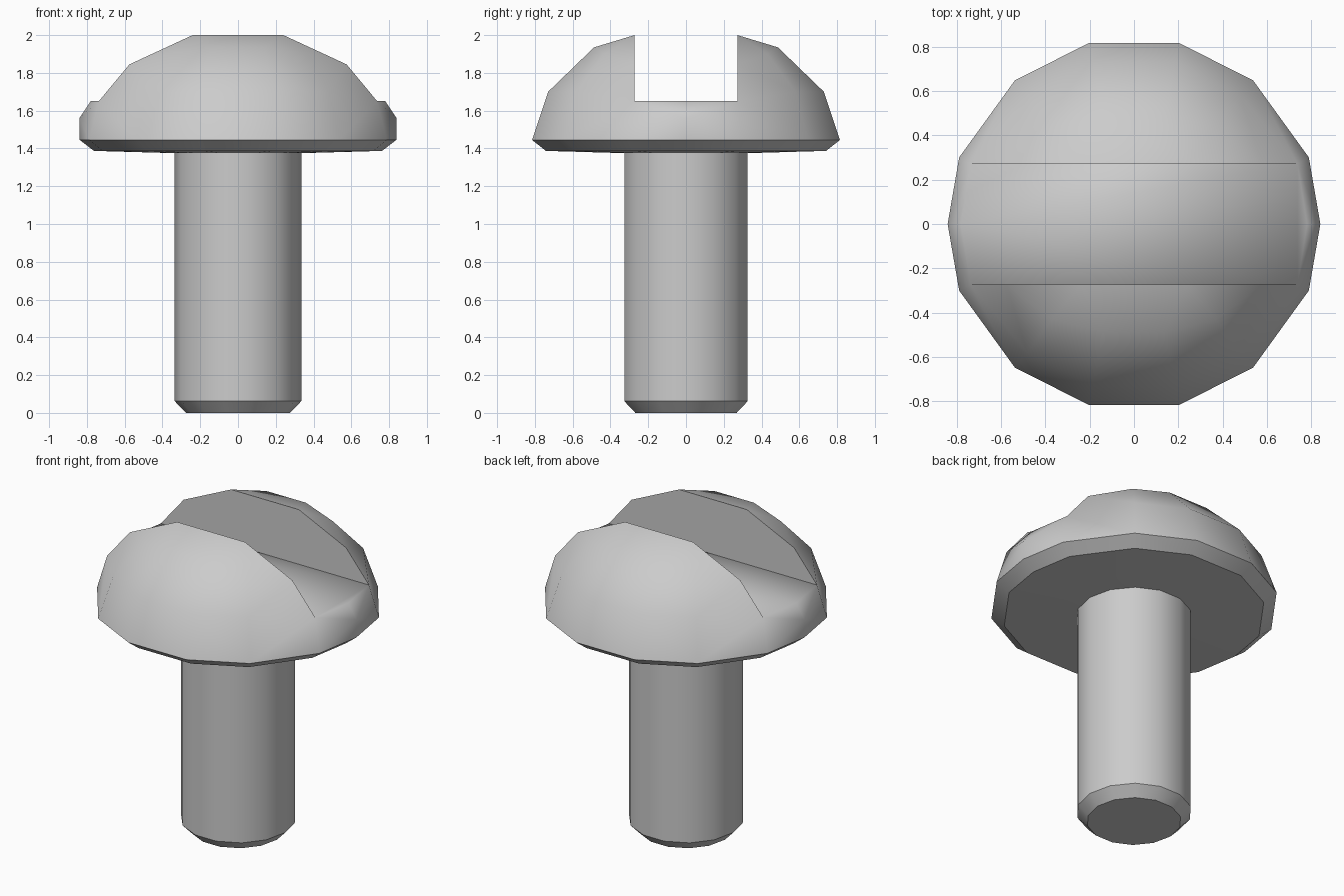
import bpy, bmesh, math
from mathutils import Vector

if "Cube" in bpy.data.objects:
    bpy.data.objects.remove(bpy.data.objects["Cube"])

SIDES = 14
R_SHAFT = 0.335


def finish(name, bm, blend=lambda e: False):
    """Weld, orient, mark crisp edges sharp and link the mesh."""
    bmesh.ops.remove_doubles(bm, verts=bm.verts, dist=1e-4)
    bmesh.ops.recalc_face_normals(bm, faces=bm.faces)
    for f in bm.faces:
        f.smooth = True
    for e in bm.edges:
        e.smooth = blend(e) or e.calc_face_angle(0) < math.radians(33)
    me = bpy.data.meshes.new(name)
    bm.to_mesh(me)
    bm.free()
    ob = bpy.data.objects.new(name, me)
    bpy.context.collection.objects.link(ob)
    return ob


def ring_point(k, r, z):
    a = 2 * math.pi * k / SIDES
    return (r * math.cos(a), r * math.sin(a), z)


def add_face(bm, pts, sx=1, sy=1):
    bm.faces.new([bm.verts.new((p[0] * sx, p[1] * sy, p[2])) for p in pts])


# Shaft: lathed profile with chamfered tip
bm = bmesh.new()
profile = [(0.275, 0.0), (R_SHAFT, 0.062), (R_SHAFT, 1.375)]
for (r0, z0), (r1, z1) in zip(profile, profile[1:]):
    for k in range(SIDES):
        add_face(bm, [ring_point(k, r0, z0), ring_point(k + 1, r0, z0),
                      ring_point(k + 1, r1, z1), ring_point(k, r1, z1)])
add_face(bm, [ring_point(k, 0.275, 0) for k in range(SIDES)])
finish("screw_shaft", bm)

# Slotted head: one quarter, mirrored in x and y
rim = [(0.838, 0, 1.445), (0.788, 0.30, 1.445), (0.537, 0.647, 1.445), (0.205, 0.815, 1.445)]
base = [(x * 0.91, y * 0.91, 1.387) for x, y, z in rim]
collar = [ring_point(k, R_SHAFT, 1.375) for k in range(4)]
slot = [(0.24, 0.272, 2.0), (0.575, 0.272, 1.845), (0.737, 0.272, 1.65)]
upper = [(0.37, 0.43, 1.90), (0.14, 0.487, 1.935)]
middle = [(0.48, 0.58, 1.70), (0.185, 0.73, 1.70)]
floor_end, lip = (0.78, 0, 1.65), (0.84, 0, 1.56)

quarter = [
    [slot[0], upper[1], upper[0], slot[1]],
    [slot[1], upper[0], middle[0], slot[2]],
    [upper[1], middle[1], middle[0], upper[0]],
    [middle[1], rim[3], rim[2], middle[0]],
    [slot[2], middle[0], rim[2]], [slot[2], rim[2], rim[1]],
    [slot[2], lip, floor_end], [slot[2], rim[1], lip], [rim[1], rim[0], lip],
]
for outer, inner in ((rim, base), (base, collar)):
    quarter += [[outer[k], outer[k + 1], inner[k + 1], inner[k]] for k in range(3)]

# Strips that cross the x = 0 plane
columns = [slot[0], upper[1], middle[1], rim[3], base[3], collar[3]]


def flip(p):
    return (-p[0], p[1], p[2])


bm = bmesh.new()
for sy in (1, -1):
    for sx in (1, -1):
        for pts in quarter:
            add_face(bm, pts, sx, sy)
    for a, b in zip(columns, columns[1:]):
        add_face(bm, [a, b, flip(b), flip(a)], 1, sy)
    # Slot wall
    add_face(bm, slot + [flip(p) for p in reversed(slot)], 1, sy)

# Slot floor
s = slot[2]
add_face(bm, [floor_end, s, flip(s), flip(floor_end),
              (-s[0], -s[1], s[2]), (s[0], -s[1], s[2])])


# Floor blends smoothly into the lip at both slot ends
def floor_blend(e):
    return (all(abs(v.co.z - 1.65) < 1e-3 for v in e.verts)
            and e.verts[0].co.x * e.verts[1].co.x > 0)


finish("screw_head", bm, floor_blend)
